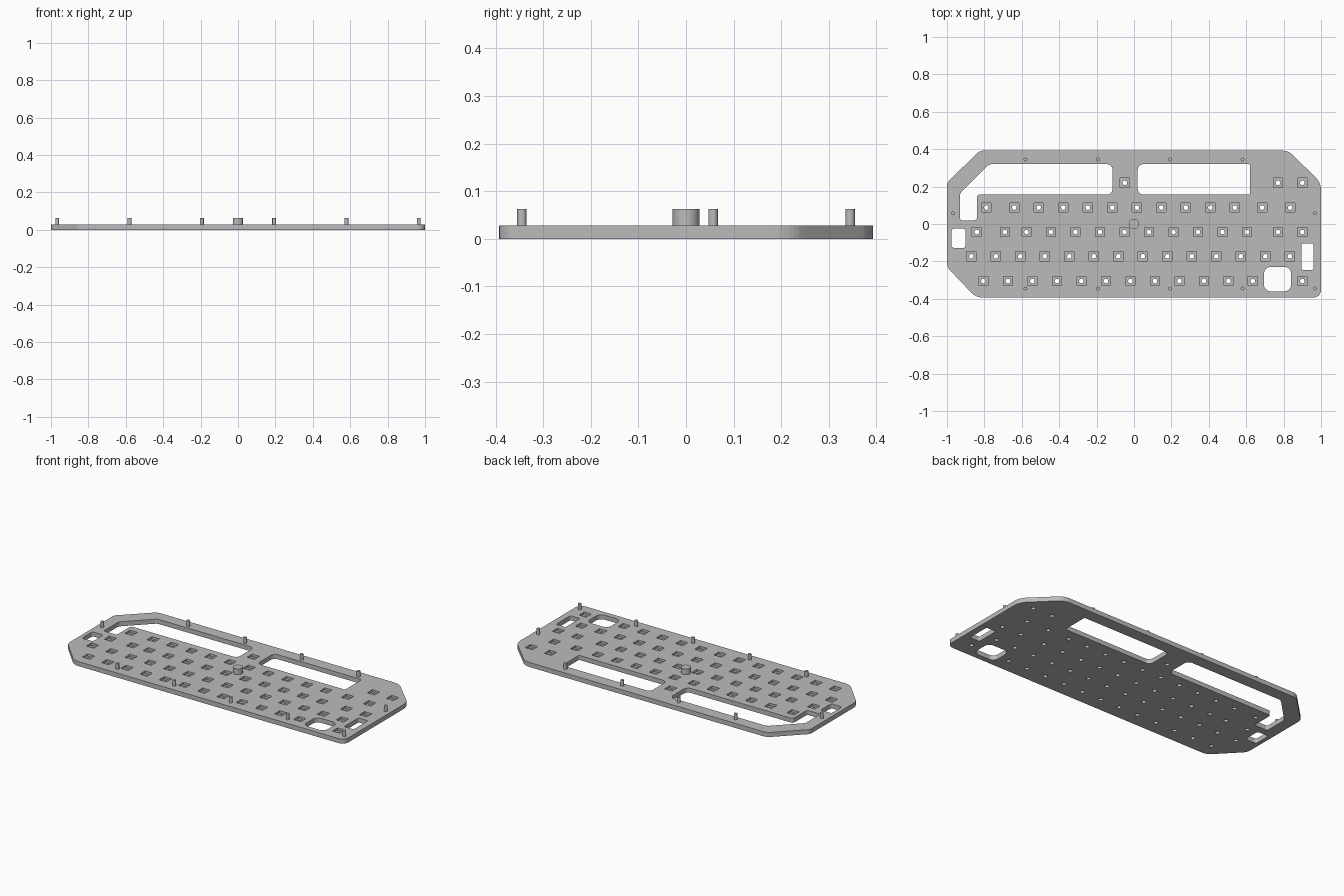
import bpy, bmesh, math
from mathutils import Vector

if "Cube" in bpy.data.objects:
    bpy.data.objects.remove(bpy.data.objects["Cube"])

H, FLOOR, PEG_TOP = 0.028, 0.014, 0.063

grey = bpy.data.materials.new("plain grey")
grey.diffuse_color = (0.5, 0.5, 0.5, 1)
grey.use_nodes = True
grey.node_tree.nodes["Principled BSDF"].inputs["Base Color"].default_value = grey.diffuse_color


def rounded(points, radii, seg=6):
    """Polygon with each corner replaced by an arc."""
    out, n = [], len(points)
    for i, p in enumerate(points):
        p = Vector(p)
        r = radii[i] if isinstance(radii, (list, tuple)) else radii
        a = (Vector(points[i - 1]) - p).normalized()
        b = (Vector(points[(i + 1) % n]) - p).normalized()
        half = a.angle(b) / 2
        centre = p + (a + b).normalized() * (r / math.sin(half))
        t = r / math.tan(half)
        s, e = p + a * t - centre, p + b * t - centre
        sweep = s.angle_signed(e)
        for k in range(seg + 1):
            ang = -sweep * k / seg
            c, sn = math.cos(ang), math.sin(ang)
            out.append(centre + Vector((s.x * c - s.y * sn, s.x * sn + s.y * c)))
    return out


def rect(x0, x1, y0, y1):
    return [(x0, y0), (x1, y0), (x1, y1), (x0, y1)]


def circle(x, y, r, n=16):
    return [(x + r * math.cos(2 * math.pi * i / n),
             y + r * math.sin(2 * math.pi * i / n)) for i in range(n)]


def finish(bm, name):
    bmesh.ops.recalc_face_normals(bm, faces=bm.faces[:])
    me = bpy.data.meshes.new(name)
    bm.to_mesh(me)
    bm.free()
    me.materials.append(grey)
    ob = bpy.data.objects.new(name, me)
    bpy.context.collection.objects.link(ob)
    return ob


# Plate outline and large windows
outline = rounded([(-1, -0.23), (-0.845, -0.393), (1, -0.393), (1, 0.22),
                   (0.825, 0.393), (-0.825, 0.393), (-1, 0.22)],
                  [0.06, 0.08, 0.04, 0.09, 0.09, 0.06, 0.04])
windows = [
    rounded([(-0.93, 0.02), (-0.84, 0.02), (-0.84, 0.157), (-0.115, 0.157),
             (-0.115, 0.32), (-0.775, 0.32), (-0.93, 0.165)],
            [0.012, 0.012, 0.015, 0.03, 0.03, 0.04, 0.03]),
    rounded(rect(0.02, 0.62, 0.157, 0.32), [0.03, 0.008, 0.008, 0.03]),
    rounded(rect(-0.975, -0.90, -0.128, -0.025), 0.014),
    rounded(rect(0.895, 0.96, -0.245, -0.105), 0.008),
    rounded(rect(0.695, 0.84, -0.36, -0.23), 0.035),
]

# Key positions: staggered rows at a constant pitch plus wide-key extras
P = 0.131
rows = {
    0.22: [-0.05, 0.77, 0.90],
    0.088: [-0.79] + [-0.64 + P * i for i in range(10)] + [0.685, 0.835],
    -0.043: [-0.84, -0.69] + [-0.575 + P * i for i in range(10)] + [0.77, 0.90],
    -0.173: [-0.87 + P * i for i in range(14)],
    -0.305: [-0.805 + P * i for i in range(11)] + [0.635, 0.90],
}
keys = [(x, y) for y, xs in rows.items() for x in xs]

# Plate: one closed mesh with windows, square pockets and through holes
bm = bmesh.new()


def loop(points, z):
    vs = [bm.verts.new((p[0], p[1], z)) for p in points]
    return vs, [bm.edges.new((vs[i - 1], vs[i])) for i in range(len(vs))]


def wall(lo, hi):
    for i in range(len(lo)):
        bm.faces.new((lo[i - 1], lo[i], hi[i], hi[i - 1]))


def fill(edges):
    bmesh.ops.triangle_fill(bm, edges=edges, use_beauty=True, normal=(0, 0, 1))


top, bottom, floors, walls = [], [], [], []
for pts in [outline] + windows:
    lo, lo_e = loop(pts, 0)
    hi, hi_e = loop(pts, H)
    bottom += lo_e
    top += hi_e
    walls.append((lo, hi))
S = 0.025
for x, y in keys:
    sq, ring = rect(x - S, x + S, y - S, y + S), circle(x, y, 0.0125)
    hi, hi_e = loop(sq, H)
    mid, mid_e = loop(sq, FLOOR)
    rim, rim_e = loop(ring, FLOOR)
    lo, lo_e = loop(ring, 0)
    top += hi_e
    bottom += lo_e
    floors.append(mid_e + rim_e)
    walls += [(mid, hi), (lo, rim)]
fill(top)
fill(bottom)
for edges in floors:
    fill(edges)
for lo, hi in walls:
    wall(lo, hi)
finish(bm, "base_plate")


# Standing pegs and the central post
def peg(name, x, y, r, n):
    b = bmesh.new()
    bmesh.ops.create_cone(b, cap_ends=True, segments=n, radius1=r, radius2=r,
                          depth=PEG_TOP - H + 0.004)
    bmesh.ops.translate(b, verts=b.verts[:], vec=(x, y, (PEG_TOP + H - 0.004) / 2))
    ob = finish(b, name)
    ob.data.shade_smooth()
    ob.data.set_sharp_from_angle(angle=math.radians(40))


spots = [(x, y) for y in (-0.345, 0.345) for x in (-0.58, -0.193, 0.193, 0.58)]
spots += [(-0.967, 0.057), (0.967, 0.057), (0.967, -0.345)]
for i, (x, y) in enumerate(spots):
    peg(f"peg_{i + 1}", x, y, 0.01, 16)
peg("centre_post", 0, 0, 0.028, 32)
